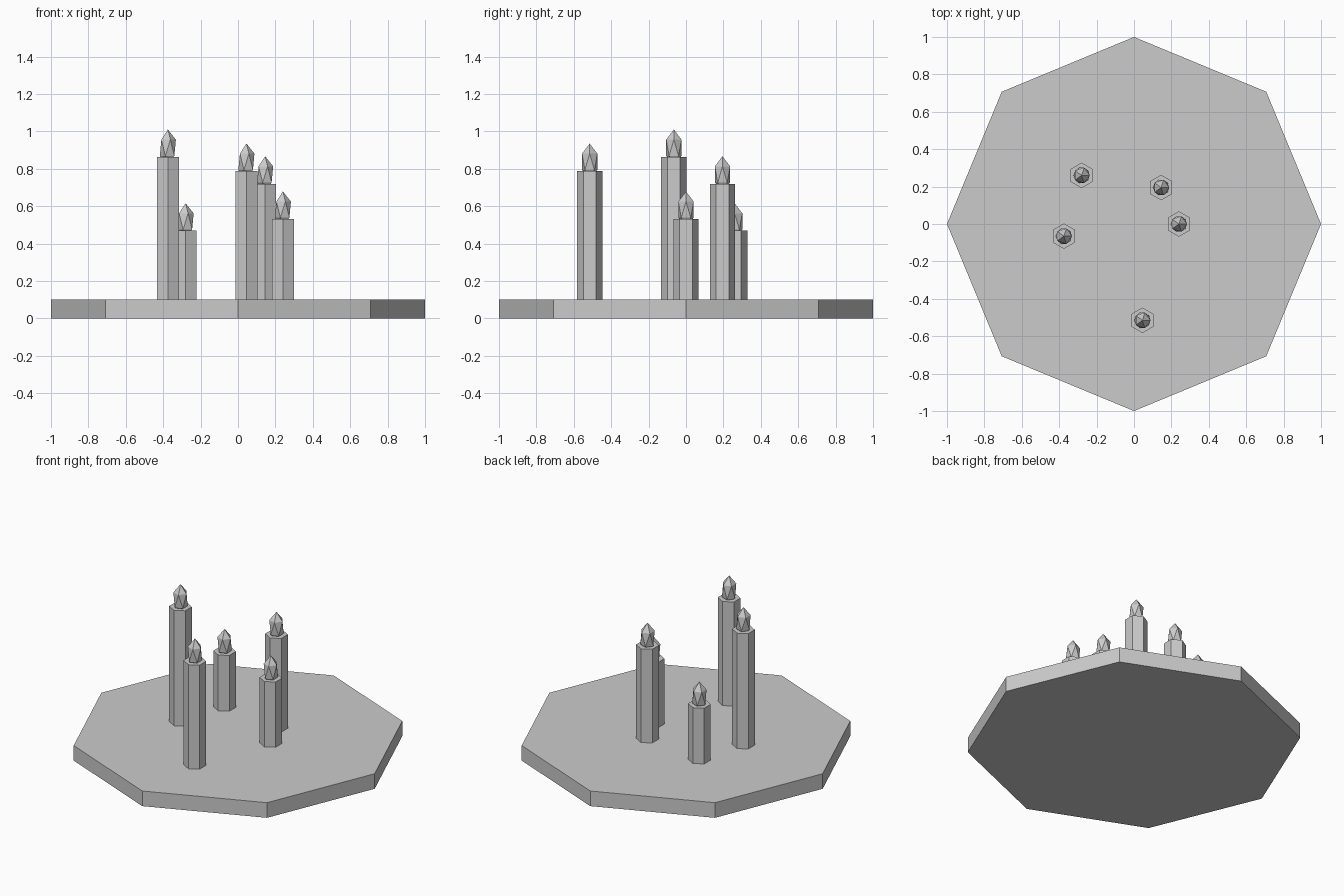
import bpy
import math

if "Cube" in bpy.data.objects:
    bpy.data.objects.remove(bpy.data.objects["Cube"])

grey = bpy.data.materials.new("plain grey")
grey.use_nodes = True
colour = (0.6, 0.6, 0.6, 1)
grey.diffuse_color = colour
grey.node_tree.nodes["Principled BSDF"].inputs["Base Color"].default_value = colour


def finish(name):
    obj = bpy.context.object
    obj.name = name
    obj.data.materials.append(grey)
    return obj


def prism(name, sides, radius, x, y, bottom, top):
    bpy.ops.mesh.primitive_cylinder_add(
        vertices=sides, radius=radius, depth=top - bottom,
        location=(x, y, (top + bottom) / 2))
    return finish(name)


# Octagonal base plate
BASE_TOP = 0.1
prism("base_plate", 8, 1, 0, 0, 0, BASE_TOP)

# Candles: x, y and height of the wax top
candles = [
    (-0.375, -0.065, 0.863),
    (-0.28, 0.26, 0.469),
    (0.045, -0.515, 0.788),
    (0.145, 0.195, 0.72),
    (0.24, 0.0, 0.532),
]
for i, (x, y, top) in enumerate(candles, 1):
    prism(f"candle_{i}", 6, 0.068, x, y, BASE_TOP, top)
    # Faceted flame, its lower tip sunk into the wax
    bpy.ops.mesh.primitive_ico_sphere_add(
        subdivisions=1, radius=1, location=(x, y, top + 0.05))
    flame = finish(f"flame_{i}")
    flame.scale = (0.048, 0.048, 0.097)
